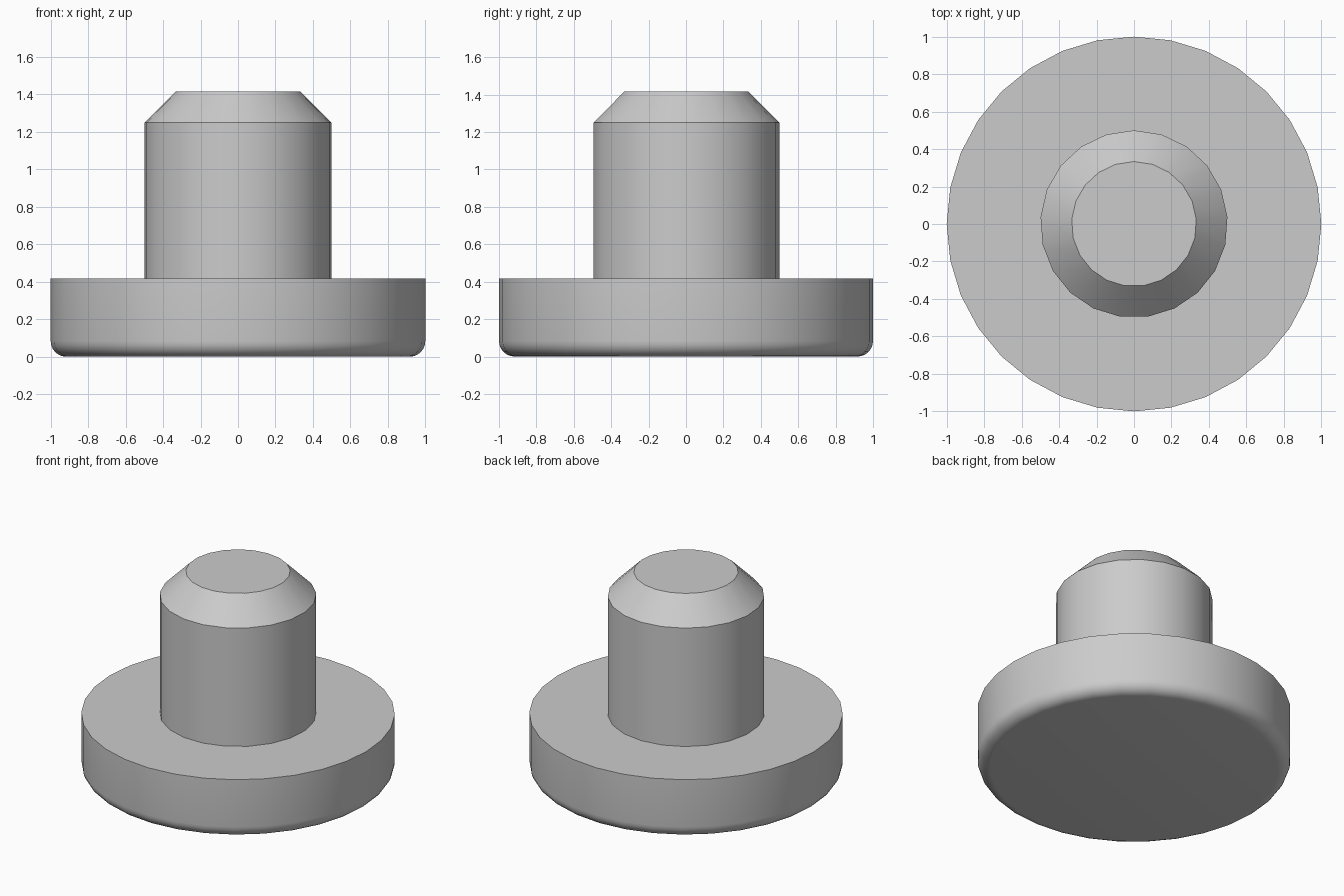
import bpy, bmesh
from math import sin, cos, pi

if "Cube" in bpy.data.objects:
    bpy.data.objects.remove(bpy.data.objects["Cube"])

FLANGE_SIDES, SHAFT_SIDES = 32, 21
FLANGE_R, FLANGE_H, FILLET = 1.0, 5 / 12, 1 / 12
SHAFT_R, TOP_Z, CHAMFER = 0.5, 17 / 12, 1 / 6

bm = bmesh.new()


def lathe(profile, sides):
    """Spin (radius, z) points into open rings, first vertex on +y."""
    rings = []
    for r, z in profile:
        angles = [pi / 2 + 2 * pi * i / sides for i in range(sides)]
        rings.append([bm.verts.new((r * cos(a), r * sin(a), z)) for a in angles])
    for low, high in zip(rings, rings[1:]):
        for i in range(sides):
            j = (i + 1) % sides
            bm.faces.new((low[i], low[j], high[j], high[i]))
    return rings


def ring_edges(ring):
    return [bm.edges.get((ring[i - 1], ring[i])) for i in range(len(ring))]


# Flange: rounded bottom edge, straight wall
fillet = [(FLANGE_R - FILLET + FILLET * sin(a), FILLET - FILLET * cos(a))
          for a in (pi / 2 * k / 6 for k in range(7))]
flange = lathe(fillet + [(FLANGE_R, FLANGE_H)], FLANGE_SIDES)
bm.faces.new(flange[0][::-1])

# Shaft: straight pin with chamfered tip
shaft = lathe([(SHAFT_R, FLANGE_H), (SHAFT_R, TOP_Z - CHAMFER),
               (SHAFT_R - CHAMFER, TOP_Z)], SHAFT_SIDES)
bm.faces.new(shaft[-1])

# Shoulder: flat ring joining flange and shaft
bmesh.ops.triangle_fill(bm, use_beauty=True, normal=(0, 0, 1),
                        edges=ring_edges(flange[-1]) + ring_edges(shaft[0]))
bmesh.ops.recalc_face_normals(bm, faces=bm.faces[:])

mesh = bpy.data.meshes.new("flanged_pin")
bm.to_mesh(mesh)
bm.free()
pin = bpy.data.objects.new("flanged_pin", mesh)
bpy.context.collection.objects.link(pin)
bpy.context.view_layer.objects.active = pin
pin.select_set(True)
bpy.ops.object.shade_smooth_by_angle(angle=pi / 6)
